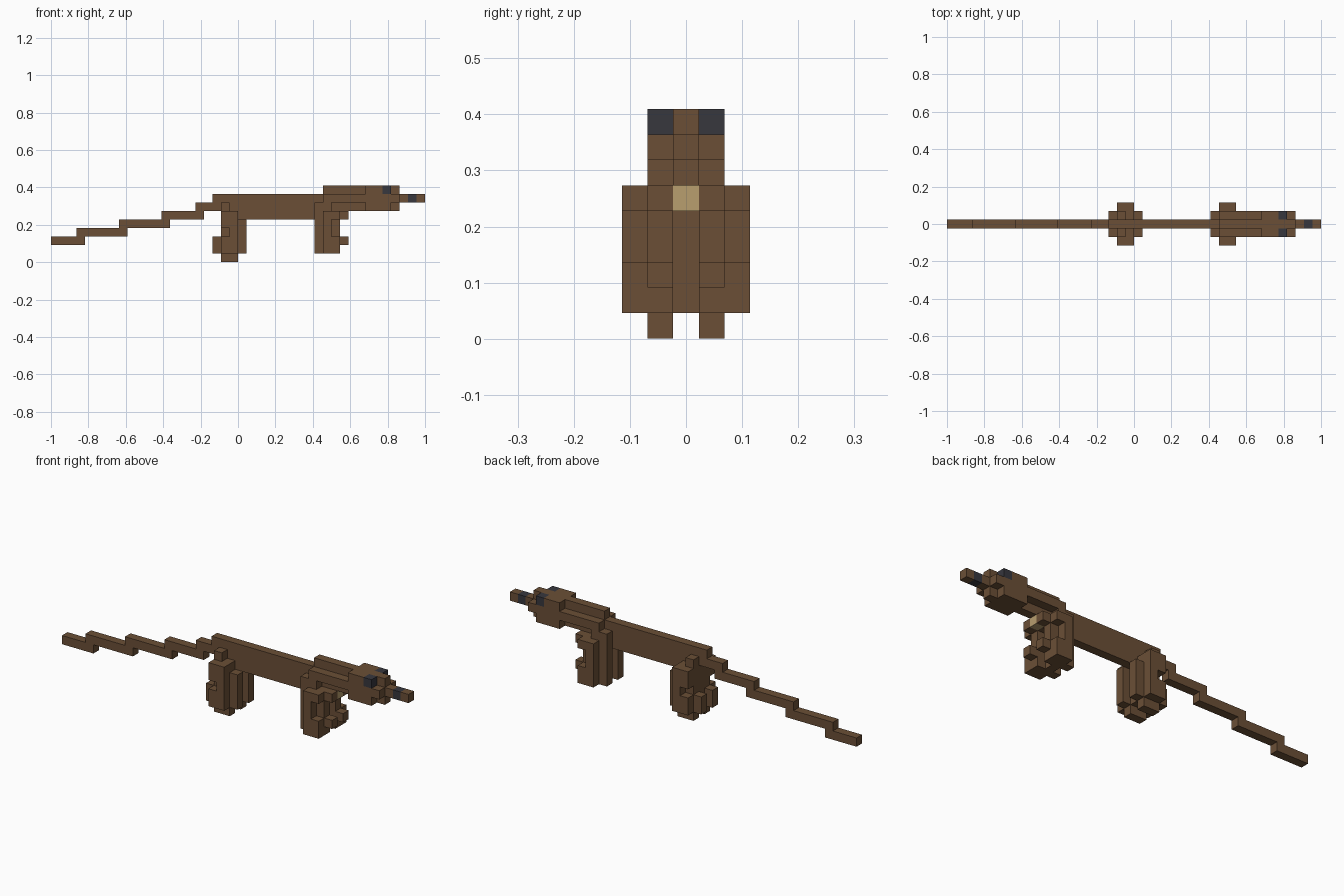
import bpy, bmesh, math
from mathutils import Vector

if "Cube" in bpy.data.objects:
    bpy.data.objects.remove(bpy.data.objects["Cube"], do_unlink=True)

UNIT = 1 / 22  # size of one block


def material(name, color):
    mat = bpy.data.materials.new(name)
    mat.use_nodes = True
    mat.diffuse_color = (*color, 1)
    bsdf = mat.node_tree.nodes["Principled BSDF"]
    bsdf.inputs["Base Color"].default_value = (*color, 1)
    bsdf.inputs["Roughness"].default_value = 0.9
    return mat


BROWN = material("brown_hide", (0.147, 0.078, 0.037))
DARK = material("dark_slate", (0.038, 0.038, 0.048))
TAN = material("pale_tan", (0.479, 0.342, 0.156))


def cells(x0, x1, y, z0, z1):
    """Inclusive block range in x and z at width row y, mirrored to -y."""
    return {(x, s * y, z) for x in range(x0, x1 + 1)
            for z in range(z0, z1 + 1) for s in (-1, 1)}


def blocks(name, mat, *ranges):
    """Join block ranges into one outer shell with flat, merged faces."""
    filled = set().union(*(cells(*r) for r in ranges))
    bm = bmesh.new()
    for c in filled:
        for axis in range(3):
            for side in (-1, 1):
                n = [0, 0, 0]
                n[axis] = side
                if tuple(a + b for a, b in zip(c, n)) in filled:
                    continue
                u, v = (axis + 1) % 3, (axis + 2) % 3
                corners = []
                for a, b in ((-.5, -.5), (.5, -.5), (.5, .5), (-.5, .5))[::side]:
                    p = [c[0] + .5, c[1], c[2] + .5]
                    p[axis] += side / 2
                    p[u] += a
                    p[v] += b
                    corners.append(bm.verts.new(Vector(p) * UNIT - Vector((1, 0, 0))))
                bm.faces.new(corners)
    bmesh.ops.remove_doubles(bm, verts=bm.verts, dist=1e-4)
    bmesh.ops.dissolve_limit(bm, angle_limit=math.radians(1),
                             verts=bm.verts, edges=bm.edges)
    mesh = bpy.data.meshes.new(name)
    bm.to_mesh(mesh)
    bm.free()
    mesh.materials.append(mat)
    obj = bpy.data.objects.new(name, mesh)
    bpy.context.collection.objects.link(obj)
    return obj


# Stepped tail, one block thick
blocks("tail", BROWN, (0, 3, 0, 2, 2), (3, 8, 0, 3, 3), (8, 13, 0, 4, 4),
       (13, 17, 0, 5, 5), (17, 18, 0, 6, 6))

# Narrow torso
blocks("torso", BROWN, (19, 31, 0, 6, 7), (20, 33, 0, 5, 5))
blocks("chest_patch", TAN, (34, 34, 0, 5, 5))

# Neck with a raised ridge and side plates
blocks("neck", BROWN, (32, 36, 0, 6, 8), (32, 36, 1, 7, 7))

# Head with a stepped face
blocks("head", BROWN, (37, 40, 0, 6, 8), (37, 39, 1, 6, 7),
       (40, 40, 1, 7, 7), (37, 38, 1, 8, 8))
blocks("eyes", DARK, (39, 39, 1, 8, 8))

# Snout with a dark nostril band
blocks("snout_base", BROWN, (41, 41, 0, 7, 7))
blocks("nostrils", DARK, (42, 42, 0, 7, 7))
blocks("snout_tip", BROWN, (43, 43, 0, 7, 7))

# Hind legs, joined in the middle
blocks("hind_legs", BROWN,
       (20, 21, 0, 1, 4),
       (19, 19, 1, 1, 2), (20, 20, 1, 0, 6), (21, 21, 1, 0, 5), (22, 22, 1, 1, 4),
       (20, 20, 2, 1, 2), (20, 20, 2, 4, 5), (21, 21, 2, 1, 5))

# Front legs with short forward toes
blocks("front_legs", BROWN,
       (32, 32, 0, 1, 4),
       (31, 31, 1, 2, 6), (32, 32, 1, 1, 6), (33, 33, 1, 1, 5),
       (34, 34, 1, 2, 2), (34, 34, 1, 5, 5), (31, 31, 1, 1, 1),
       (32, 32, 2, 1, 5), (33, 33, 2, 1, 2), (33, 33, 2, 5, 5))
